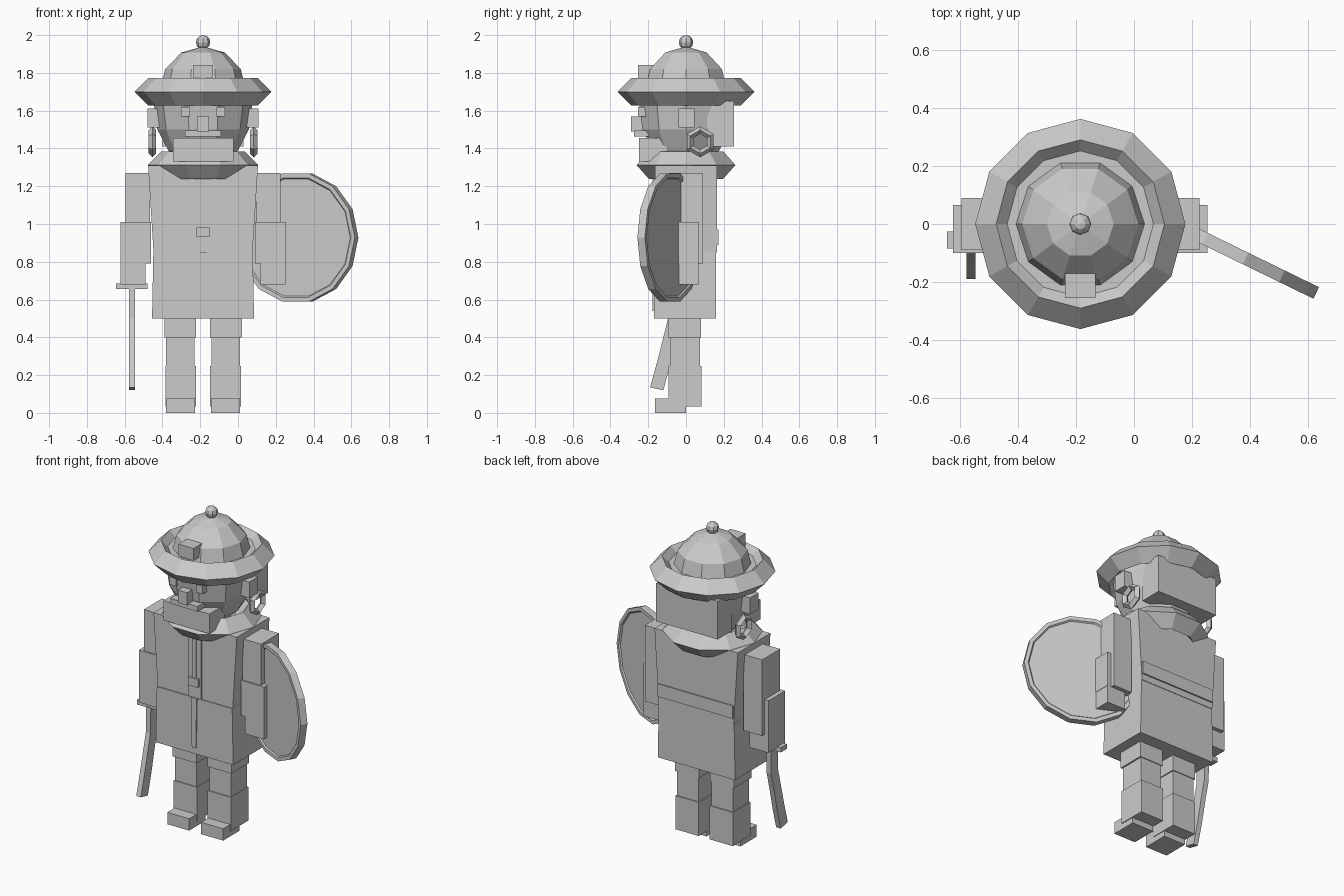
import bpy, bmesh, math
from mathutils import Matrix, Vector

if "Cube" in bpy.data.objects:
    bpy.data.objects.remove(bpy.data.objects["Cube"])

CX = -0.185  # centre line of the figure

grey = bpy.data.materials.new("plain_grey")
grey.diffuse_color = (0.6, 0.6, 0.6, 1)
grey.use_nodes = True
grey.node_tree.nodes["Principled BSDF"].inputs["Base Color"].default_value = grey.diffuse_color


def finish(name, bm):
    bmesh.ops.recalc_face_normals(bm, faces=bm.faces)
    me = bpy.data.meshes.new(name)
    bm.to_mesh(me)
    bm.free()
    me.materials.append(grey)
    ob = bpy.data.objects.new(name, me)
    bpy.context.collection.objects.link(ob)
    return ob


def box(name, x, y, z, top=1.0):
    """Box from (min, max) ranges; top scales the upper face in x."""
    bm = bmesh.new()
    bmesh.ops.create_cube(bm, size=1)
    mx = sum(x) / 2
    for v in bm.verts:
        s = top if v.co.z > 0 else 1
        v.co = Vector((mx + v.co.x * (x[1] - x[0]) * s,
                       sum(y) / 2 + v.co.y * (y[1] - y[0]),
                       sum(z) / 2 + v.co.z * (z[1] - z[0])))
    return finish(name, bm)


def mid(name, half, y, z, top=1.0):
    return box(name, (CX - half, CX + half), y, z, top)


def pair(name, x, y, z):
    """Two boxes mirrored about the centre line; x is offset from it."""
    for side, s in (("left", -1), ("right", 1)):
        box(f"{side}_{name}", sorted((CX + s * x[0], CX + s * x[1])), y, z)


def lathe(name, profile, n, closed=False, matrix=Matrix(), sy=1.0):
    """Spin (radius, height) points around z."""
    bm = bmesh.new()
    rings = []
    for r, z in profile:
        if r == 0:
            rings.append([bm.verts.new((0, 0, z))] * n)
        else:
            rings.append([bm.verts.new((r * math.cos(2 * math.pi * i / n),
                                        r * sy * math.sin(2 * math.pi * i / n), z))
                          for i in range(n)])
    links = list(zip(rings, rings[1:])) + ([(rings[-1], rings[0])] if closed else [])
    for a, b in links:
        for i in range(n):
            j = (i + 1) % n
            bm.faces.new(list(dict.fromkeys((a[i], a[j], b[j], b[i]))))
    bm.transform(matrix)
    return finish(name, bm)


def diamond(R, r):
    return [(R + r, 0), (R, r), (R - r, 0), (R, -r)]


def at(x, y, z):
    return Matrix.Translation((x, y, z))


# Hat: brim ring, crown floor, dome, finial, badge
lathe("hat_brim", diamond(0.29, 0.072), 12, True, at(CX, 0, 1.70))
lathe("hat_floor", [(0, 0.035), (0.252, 0.035), (0.252, 0), (0, 0)], 12, False, at(CX, 0, 1.70))
lathe("hat_dome", [(0, 0.24), (0.115, 0.208), (0.2, 0.12), (0.23, 0), (0, 0)], 10,
      False, at(CX, 0, 1.70))
ball = [(0.038 * math.sin(a), 0.038 * math.cos(a)) for a in [math.pi * k / 6 for k in range(1, 6)]]
lathe("hat_finial", [(0, 0.038)] + ball + [(0, -0.038)], 8, False, at(CX, 0, 1.962))
mid("hat_badge", 0.053, (-0.255, -0.17), (1.765, 1.842))

# Head and face
lathe("head", [(0, 1.70), (0.25, 1.70), (0.26, 1.63), (0.242, 1.50), (0.185, 1.39),
               (0.1, 1.31), (0, 1.29)], 10, False, at(CX, 0, 0))
pair("eye", (0.07, 0.116), (-0.255, -0.2), (1.57, 1.62))
mid("nose", 0.032, (-0.29, -0.2), (1.49, 1.57))
mid("moustache", 0.095, (-0.275, -0.18), (1.462, 1.495))
mid("beard", 0.16, (-0.25, -0.10), (1.33, 1.455))
mid("back_hair", 0.215, (0.11, 0.255), (1.41, 1.65))
pair("ear", (0.225, 0.293), (-0.04, 0.045), (1.51, 1.612))
for side, s in (("left", -1), ("right", 1)):
    turn = Matrix.Rotation(math.pi / 2, 4, 'Y')
    lathe(f"{side}_earring", diamond(0.062, 0.02), 6, True,
          at(CX + s * 0.268, 0.075, 1.435) @ turn)

# Coat
lathe("collar", diamond(0.22, 0.073), 10, True, at(CX, 0, 1.312), 0.94)
mid("torso", 0.262, (-0.163, 0.163), (0.85, 1.31), 1.11)
mid("skirt", 0.27, (-0.17, 0.16), (0.50, 0.853), 0.975)
mid("back_belt", 0.262, (0.15, 0.172), (0.89, 0.97))
mid("placket", 0.047, (-0.17, -0.15), (0.855, 1.25))
mid("placket_trim", 0.014, (-0.177, -0.15), (0.98, 1.25))
mid("buckle", 0.034, (-0.185, -0.15), (0.93, 0.982))
mid("skirt_seam", 0.014, (-0.177, -0.15), (0.54, 0.853), 1.4)

# Arms
pair("upper_arm", (0.28, 0.41), (-0.09, 0.09), (0.79, 1.27))
pair("forearm", (0.275, 0.438), (-0.10, 0.065), (0.79, 1.01))
pair("hand", (0.305, 0.436), (-0.10, 0.065), (0.68, 0.79))

# Legs, boots, feet
pair("thigh", (0.038, 0.205), (-0.095, 0.08), (0.40, 0.52))
pair("shin", (0.045, 0.195), (-0.085, 0.075), (0.2, 0.40))
pair("boot", (0.038, 0.2), (-0.092, 0.083), (0.035, 0.247))
pair("foot", (0.042, 0.195), (-0.163, 0.0), (0.0, 0.075))

# Sword: guard and curved blade swept through (front edge y, z) points
box("sword_guard", (-0.645, -0.478), (-0.085, -0.025), (0.655, 0.685))
bm = bmesh.new()
last = None
for y, z in [(-0.09, 0.66), (-0.095, 0.50), (-0.125, 0.38), (-0.153, 0.27), (-0.19, 0.135)]:
    tilt = -0.015 if z < 0.3 else 0
    ring = [bm.verts.new(p) for p in ((-0.578, y, z), (-0.546, y, z),
                                      (-0.546, y + 0.07, z + tilt), (-0.578, y + 0.07, z + tilt))]
    if last:
        for i in range(4):
            bm.faces.new((last[i], last[(i + 1) % 4], ring[(i + 1) % 4], ring[i]))
    else:
        bm.faces.new(ring)
    last = ring
bm.faces.new(last)
finish("sword_blade", bm)

# Shield: rimmed disc with shallow recesses, turned outward
turn = Matrix.Rotation(math.radians(-26), 4, 'Z') @ Matrix.Rotation(math.pi / 2, 4, 'X')
lathe("shield", [(0, 0.014), (0.318, 0.014), (0.325, 0.022), (0.348, 0.022),
                 (0.348, -0.022), (0.325, -0.022), (0.318, -0.014), (0, -0.014)], 14,
      False, at(0.315, -0.085, 0.928) @ turn)
